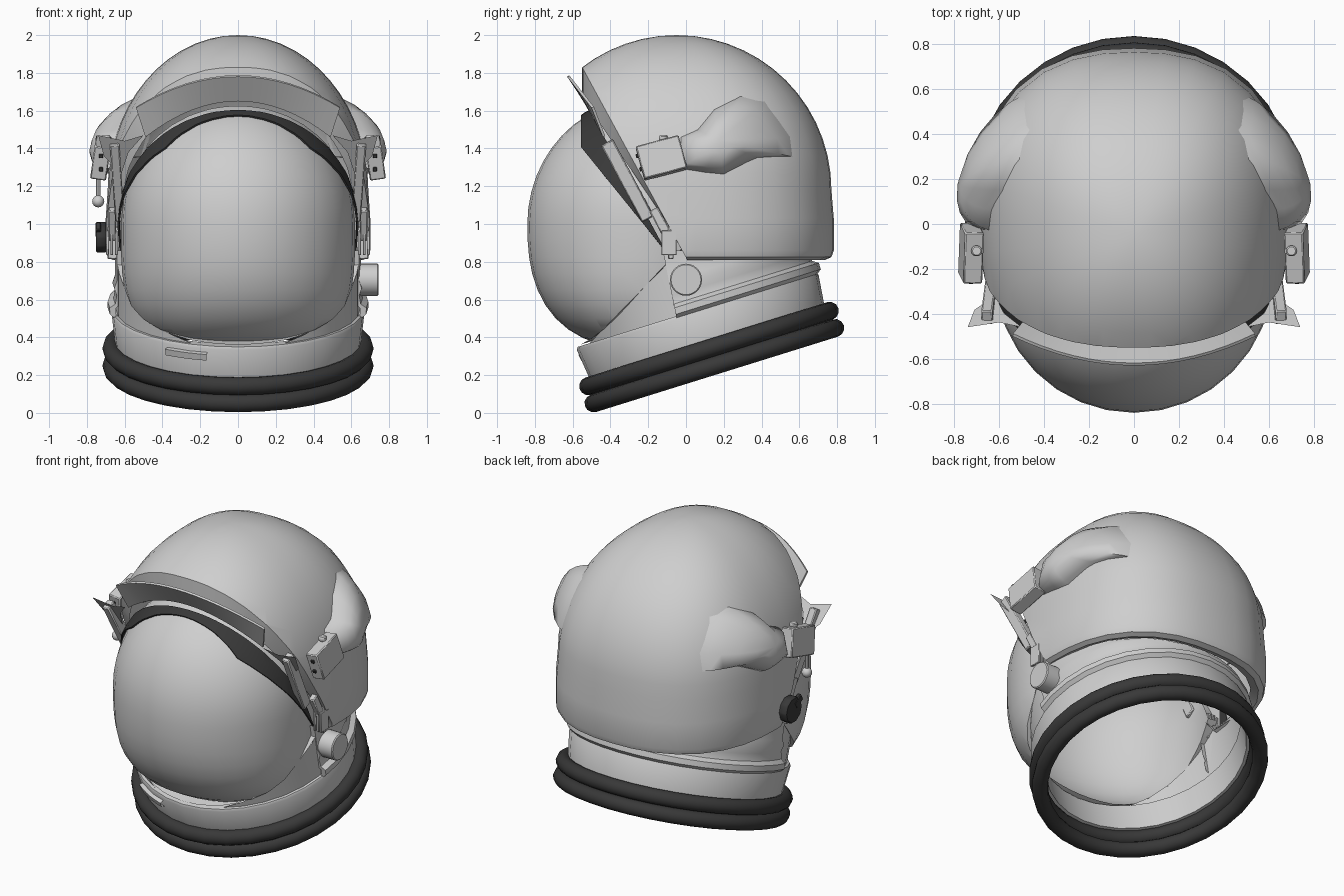
import bpy, bmesh
from math import sin, cos, pi, radians
from mathutils import Matrix, Vector

cube = bpy.data.objects.get("Cube")
if cube:
    bpy.data.objects.remove(cube)


def material(name, value):
    m = bpy.data.materials.new(name)
    m.use_nodes = True
    m.diffuse_color = (value, value, value, 1)
    bsdf = m.node_tree.nodes["Principled BSDF"]
    bsdf.inputs["Base Color"].default_value = (value, value, value, 1)
    bsdf.inputs["Roughness"].default_value = 0.6
    return m


LIGHT = material("light grey", 0.62)
DARK = material("charcoal rubber", 0.04)
NECK = Matrix.Translation((0, 0.15, 0.25)) @ Matrix.Rotation(radians(17.3), 4, 'X')
SEG = 32


def finish(bm, name, mat, mirror=False, thick=0, bevel=0, angle=40):
    if thick:
        bmesh.ops.solidify(bm, geom=bm.faces[:], thickness=thick)
        bmesh.ops.recalc_face_normals(bm, faces=bm.faces[:])
    mesh = bpy.data.meshes.new(name)
    bm.to_mesh(mesh)
    bm.free()
    mesh.materials.append(mat)
    ob = bpy.data.objects.new(name, mesh)
    bpy.context.collection.objects.link(ob)
    bpy.ops.object.select_all(action='DESELECT')
    ob.select_set(True)
    bpy.context.view_layer.objects.active = ob
    bpy.ops.object.shade_smooth_by_angle(angle=radians(angle))
    if bevel:
        ob.modifiers.new("Bevel", 'BEVEL').width = bevel
    if mirror:
        ob.modifiers.new("Mirror", 'MIRROR')
    return ob


def loft(rings, closed=True):
    """Skin a list of point rings with quads."""
    bm = bmesh.new()
    rows = [[bm.verts.new(p) for p in ring] for ring in rings]
    n = len(rows[0])
    for a, b in zip(rows, rows[1:]):
        for i in range(n if closed else n - 1):
            j = (i + 1) % n
            bm.faces.new((a[i], a[j], b[j], b[i]))
    bmesh.ops.remove_doubles(bm, verts=bm.verts, dist=1e-5)
    return bm


def ellipse(rx, ry, z, cy=0):
    return [Vector((rx * cos(2 * pi * i / SEG), cy + ry * sin(2 * pi * i / SEG), z)) for i in range(SEG)]


def cut(bm, point, normal):
    """Remove everything on the normal side of a (y, z) plane; return the new edges."""
    cut_geom = bmesh.ops.bisect_plane(bm, geom=bm.verts[:] + bm.edges[:] + bm.faces[:], plane_co=(0, *point),
                                      plane_no=(0, *normal), clear_outer=True)["geom_cut"]
    return [e for e in cut_geom if isinstance(e, bmesh.types.BMEdge)]


def extrude_lip(bm, edges, move):
    for v in bmesh.ops.extrude_edge_only(bm, edges=edges)["geom"]:
        if isinstance(v, bmesh.types.BMVert):
            v.co = move(v.co)


def lathe(profile, matrix=NECK):
    bm = loft([ellipse(r, r, z) for r, z in profile])
    bm.transform(matrix)
    return bm


def ring_profile(radius, z, tube, steps=12):
    return [(radius + tube * cos(2 * pi * k / steps), z + tube * sin(2 * pi * k / steps)) for k in range(steps + 1)]


def box(name, mat, centre, size, tilt=0, turn=0, mirror=False, bevel=0.006):
    bm = bmesh.new()
    m = (Matrix.Translation(centre) @ Matrix.Rotation(radians(turn), 4, 'Y')
         @ Matrix.Rotation(radians(tilt), 4, 'X') @ Matrix.Diagonal((*size, 1)))
    bmesh.ops.create_cube(bm, size=1, matrix=m)
    return finish(bm, name, mat, mirror, bevel=bevel)


def cylinder(name, mat, centre, radius, depth, axis='X', mirror=False, bevel=0.006, segments=24):
    bm = bmesh.new()
    m = Matrix.Translation(centre)
    if axis == 'X':
        m = m @ Matrix.Rotation(pi / 2, 4, 'Y')
    bmesh.ops.create_cone(bm, cap_ends=True, segments=segments, radius1=radius, radius2=radius,
                          depth=depth, matrix=m)
    return finish(bm, name, mat, mirror, bevel=bevel)


# Neck seal rings and collar band
for name, height in (("lower_seal_ring", 0), ("upper_seal_ring", 0.095)):
    finish(lathe(ring_profile(0.67, height, 0.048)), name, DARK, angle=60)
finish(lathe([(0.61, 0.12), (0.65, 0.12), (0.67, 0.295), (0.662, 0.31), (0.61, 0.31), (0.61, 0.12)]),
       "collar_band", LIGHT)

# Front skirt under the bubble, and the puffed rear skirt with its piping
bm = lathe([(0.645, 0.29), (0.645, 0.9)])
cut(bm, (0, 0.85), (0, 1))
cut(bm, (-0.07, 0.82), (-0.46, 0.45))
finish(bm, "front_skirt", LIGHT)
bm = lathe([(0.665, 0.3), (0.69, 0.32), (0.69, 0.355), (0.66, 0.375), (0.652, 0.42), (0.665, 0.46),
            (0.65, 0.5), (0.65, 0.9)])
cut(bm, (0, 0.86), (0, 1))
edge = cut(bm, (-0.07, 0.6), (-0.98, -0.2))
extrude_lip(bm, edge, lambda p: Vector((p.x * 0.95, p.y, p.z)))
finish(bm, "rear_skirt", LIGHT)

# Main shell: flatter at the back, with an inward front lip
CZ, RX, RZ, POWER = 1.18, 0.69, 0.82, 2.4


def shell_depth(s, side):
    return (0.72 if side > 0 else 0.92) * s


def shell_ring(s, z):
    ring = []
    for p in ellipse(1, 1, z):
        f = (abs(p.x) ** POWER + abs(p.y) ** POWER) ** (-1 / POWER)
        ring.append((RX * s * p.x * f, 0.1 * s - 0.05 + shell_depth(s, p.y) * p.y * f, z))
    return ring


def shell_x(y, z):
    s = max(0.01, 1 - ((z - CZ) / RZ) ** 2) ** 0.5
    d = y - 0.1 * s + 0.05
    return RX * s * max(0, 1 - abs(d / shell_depth(s, d)) ** POWER) ** (1 / POWER)


levels = [(0.9, 0.83), (0.96, 0.81), (1, 0.825), (1.015, 0.86), (1.015, 1.03)]
levels += [(cos(a * pi / 28), CZ + RZ * sin(a * pi / 28)) for a in range(15)]
bm = loft([shell_ring(s, z) for s, z in levels])
edge = cut(bm, (-0.07, 0.95), (-0.88, -0.48))
extrude_lip(bm, edge, lambda p: Vector((p.x * 0.9, p.y, 1 + (p.z - 1) * 0.81)))
finish(bm, "outer_shell", LIGHT)


# Rounded face bubble, fuller across its lower half
def bubble(scale):
    rings = []
    for k in range(25):
        a = -pi / 2 + pi * k / 24
        p, q = (2.5, 3.5) if a < 0 else (2, 2)
        z = sin(a) * (cos(a) ** p + abs(sin(a)) ** p) ** (-1 / p)
        rx, ry = [max(0, 1 - abs(z) ** e) ** (1 / e) * 0.62 * scale for e in (q, p)]
        rings.append(ellipse(rx, ry, 1 + 0.66 * z * scale, -0.22))
    return loft(rings)


bm = bubble(1)
cut(bm, (0, 0.9), (0.84, 0.48))
edge = cut(bm, (-0.07, 0.82), (0.46, -0.45))


def to_collar(p):
    q = NECK.inverted() @ p
    k = 0.645 / Vector((q.x, q.y)).length
    return NECK @ Vector((q.x * k, q.y * k, max(q.z, 0.3)))


extrude_lip(bm, edge, to_collar)
finish(bm, "face_bubble", LIGHT, angle=50)

# Raised dark visor hugging the bubble
bm = bubble(1.03)
cut(bm, (-0.2, 1.03), (0.61, 0.33))
cut(bm, (-0.555, 1.4), (-1, 0))
cut(bm, (-0.25, 1.03), (-0.37, -0.30))
finish(bm, "dark_visor", DARK, thick=0.01, angle=60)

# Flared brim above the visor
ts = [i / 8 - 1 for i in range(17)]
low = [(0.49 * t, -0.54 + 0.1 * t * t, 1.65 - 0.19 * t * t) for t in ts]
high = [(0.54 * t, -0.63 + 0.13 * t * t, 1.78 - 0.165 * t * t) for t in ts]
finish(loft([low, high], closed=False), "visor_brim", LIGHT, thick=0.014)

# Visor side arms, finger tabs and hinges
box("visor_arm", LIGHT, (0.64, -0.31, 1.23), (0.05, 0.07, 0.46), tilt=28, turn=4, mirror=True)
box("visor_arm_end", LIGHT, (0.665, -0.13, 1.0), (0.04, 0.05, 0.18), tilt=28, mirror=True)
tab = [(0.5, 1.47), (0.58, 1.38), (0.62, 1.26), (0.66, 1.31), (0.71, 1.36), (0.74, 1.47), (0.6, 1.44)]
bm = bmesh.new()
bm.faces.new([bm.verts.new((x, -0.41 - 0.7 * (z - 1.4), z)) for x, z in tab])
finish(bm, "finger_tab", LIGHT, mirror=True, thick=0.025)
for k in range(3):
    box("hinge_slat", LIGHT, (0.645 + 0.023 * k, -0.09, 0.9), (0.014, 0.08, 0.13), mirror=True, bevel=0.003)
box("hinge_pin", LIGHT, (0.66, -0.08, 0.9), (0.06, 0.03, 0.17), mirror=True, bevel=0.004)

# Side clips with buttons and screws
box("side_clip", LIGHT, (0.725, -0.13, 1.35), (0.085, 0.235, 0.18), tilt=15, turn=-8, mirror=True)
cylinder("clip_button", LIGHT, (0.7, -0.12, 1.455), 0.025, 0.03, 'Z', mirror=True, segments=12)
for z in (1.29, 1.36):
    box("clip_screw", DARK, (0.725, -0.247 - 0.27 * (z - 1.32), z), (0.022, 0.015, 0.022), tilt=15, mirror=True,
        bevel=0.003)

# Padded side bulges behind the clips
outline = [(-0.03, 1.29), (0.1, 1.27), (0.2, 1.26), (0.38, 1.35), (0.57, 1.355), (0.56, 1.46),
           (0.5, 1.54), (0.42, 1.65), (0.29, 1.68), (0.15, 1.61), (0.06, 1.5), (-0.03, 1.46)]


def pad_point(p, shrink, lift):
    y, z = 0.17 + (p[0] - 0.17) * shrink, 1.44 + (p[1] - 1.44) * shrink
    return shell_x(y, z) + lift * (1 - max(0, y - 0.2)), y, z


steps = [(1, -0.015), (0.93, 0.03), (0.8, 0.07), (0.6, 0.1), (0.35, 0.12), (0, 0.125)]
finish(loft([[pad_point(p, s, d) for p in outline] for s, d in steps]), "side_pad", LIGHT, mirror=True, angle=70)

# Left valve knob
cylinder("valve_knob", LIGHT, (0.685, 0, 0.705), 0.085, 0.12)

# Right dark dial with its lever, and hanging toggle
cylinder("dark_dial", DARK, (-0.725, -0.05, 0.93), 0.085, 0.055, segments=10)
box("dial_lever", DARK, (-0.74, -0.1, 0.97), (0.03, 0.08, 0.05), tilt=-30)
cylinder("toggle_rod", LIGHT, (-0.74, -0.2, 1.19), 0.012, 0.12, 'Z', bevel=0, segments=8)
bm = bmesh.new()
bmesh.ops.create_uvsphere(bm, u_segments=12, v_segments=8, radius=0.032, matrix=Matrix.Translation((-0.74, -0.2, 1.12)))
finish(bm, "toggle_ball", LIGHT, angle=60)

# Latch plate following the collar front
arc = [radians(236 + 4 * k) for k in range(6)]
bm = loft([[NECK @ Vector((r * cos(a), r * sin(a), h)) for a in arc]
           for r, h in ((0.665, 0.23), (0.685, 0.235), (0.69, 0.27), (0.665, 0.275))], closed=False)
finish(bm, "collar_latch", LIGHT)
